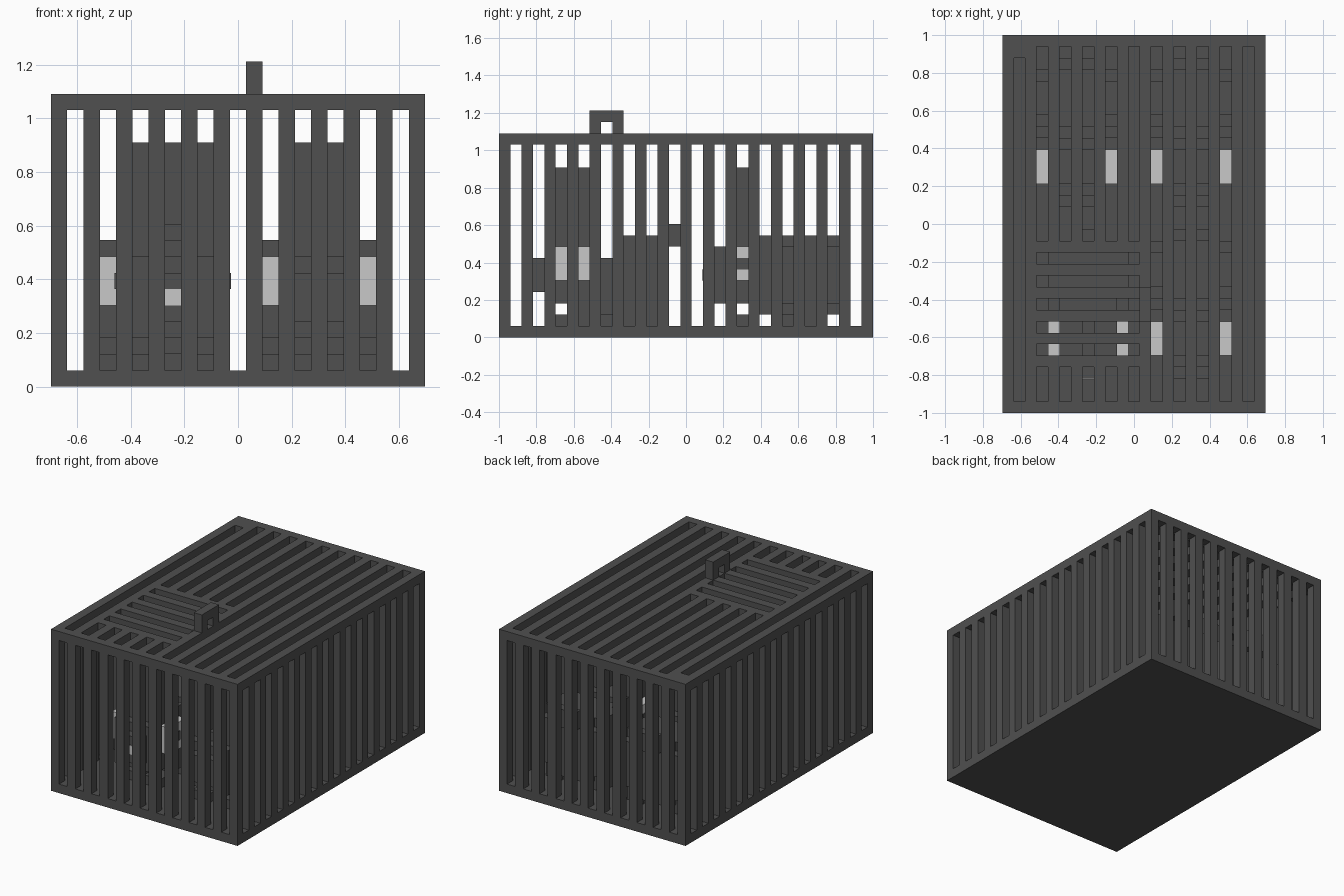
import bpy, bmesh

cube = bpy.data.objects.get("Cube")
if cube:
    bpy.data.objects.remove(cube, do_unlink=True)

U = 2 / 33            # one block
W, D, H = 23, 33, 18  # crate size in blocks
THIN = 0.08           # painted plate thickness in blocks


def material(name, value):
    m = bpy.data.materials.new(name)
    m.use_nodes = True
    colour = (value, value, value, 1)
    m.diffuse_color = colour
    m.node_tree.nodes["Principled BSDF"].inputs["Base Color"].default_value = colour
    return m


DARK = material("dark grey", 0.08)
LIGHT = material("light grey", 0.58)


def block_mesh(name, boxes, mat):
    """Mesh of boxes, each (x range, y range, z range) in blocks."""
    bm = bmesh.new()
    for ranges in boxes:
        verts = bmesh.ops.create_cube(bm, size=1)["verts"]
        for v in verts:
            for axis, (lo, hi) in enumerate(ranges):
                v.co[axis] = (lo if v.co[axis] < 0 else hi) * U
    me = bpy.data.meshes.new(name)
    bm.to_mesh(me)
    bm.free()
    me.materials.append(mat)
    return me


def place(name, me, x=0, y=0):
    ob = bpy.data.objects.new(name, me)
    ob.location = ((x - W / 2) * U, (y - D / 2) * U, 0)
    bpy.context.collection.objects.link(ob)
    return ob


def one(i):
    return (i, i + 1)


# Crate floor and barred walls
place("crate_floor", block_mesh("crate_floor", [((0, W), (0, D), (0, 1))], DARK))
wall = (1, H - 1)
for name, y in (("front_bars", 0), ("back_bars", D - 1)):
    bars = [(one(x), one(y), wall) for x in range(0, W, 2)]
    place(name, block_mesh(name, bars, DARK))
for name, x in (("right_bars", 0), ("left_bars", W - 1)):
    bars = [(one(x), one(y), wall) for y in range(2, D - 2, 2)]
    place(name, block_mesh(name, bars, DARK))

# Roof rim, long beams, and short beams that stop at the hatch
roof = (H - 1, H)
inner = (1, D - 1)
rim = [((0, W), one(y), roof) for y in (0, D - 1)]
rim += [(one(x), inner, roof) for x in (0, W - 1)]
rim.append((one(1), one(D - 2), roof))
place("roof_rim", block_mesh("roof_rim", rim, DARK))
beams = []
for x in range(2, W - 1, 2):
    if 4 <= x <= 10:
        beams += [(one(x), (1, 4), roof), (one(x), (15, D - 1), roof)]
    else:
        beams.append((one(x), inner, roof))
place("roof_beams", block_mesh("roof_beams", beams, DARK))

# Hatch slats and its raised handle
slats = [((3, 12), one(y), roof) for y in range(4, 15, 2)]
place("hatch_slats", block_mesh("hatch_slats", slats, DARK))
handle = [(one(12), one(8), (18, 20)), (one(12), one(10), (18, 20)),
          (one(12), one(9), (19, 20))]
place("hatch_handle", block_mesh("hatch_handle", handle, DARK))


def rounded(x, y, z):
    """Block with its eight corner cubes left out."""
    def cut(r):
        return (r[0] + 1, r[1] - 1)
    return [(cut(x), y, z), (x, cut(y), z), (x, y, cut(z))]


# Rabbit parts, seven blocks wide, facing the front
parts = {
    "body": (rounded((0, 7), (10, 15), (2, 9)), DARK),
    "chest": ([((1, 6), (7, 10), (2, 7))], DARK),
    "head": ([((1, 6), (5, 9), (3, 9)), ((1, 6), (4, 5), (3, 8))], DARK),
    "snout": ([((2, 5), (3, 4), (4, 7))], DARK),
    "ears": ([(x, (5, 8), (9, 15)) for x in ((1, 3), (4, 6))], DARK),
    "tail": ([((2, 5), (15, 16), (8, 10))], DARK),
    "front_feet": ([(x, (5, 8), (1, 2)) for x in ((1, 3), (4, 6))], DARK),
    "hind_feet": ([(x, (9, 14), (1, 2)) for x in ((0, 2), (5, 7))], DARK),
    "eyes": ([(one(x), (5, 8), (5, 8)) for x in (0, 6)], LIGHT),
    "pupils": ([(x, one(6), one(6)) for x in ((-THIN, 0), (7, 7 + THIN))], DARK),
    "nose": ([(one(3), (3 - THIN, 3), one(5))], LIGHT),
}
spots = {"front_right": (4, 0), "front_left": (13, 0),
         "back_right": (3, 15), "back_left": (13, 15)}
for part, (boxes, mat) in parts.items():
    me = block_mesh("rabbit_" + part, boxes, mat)
    for spot, (x, y) in spots.items():
        place(f"{spot}_rabbit_{part}", me, x, y)
